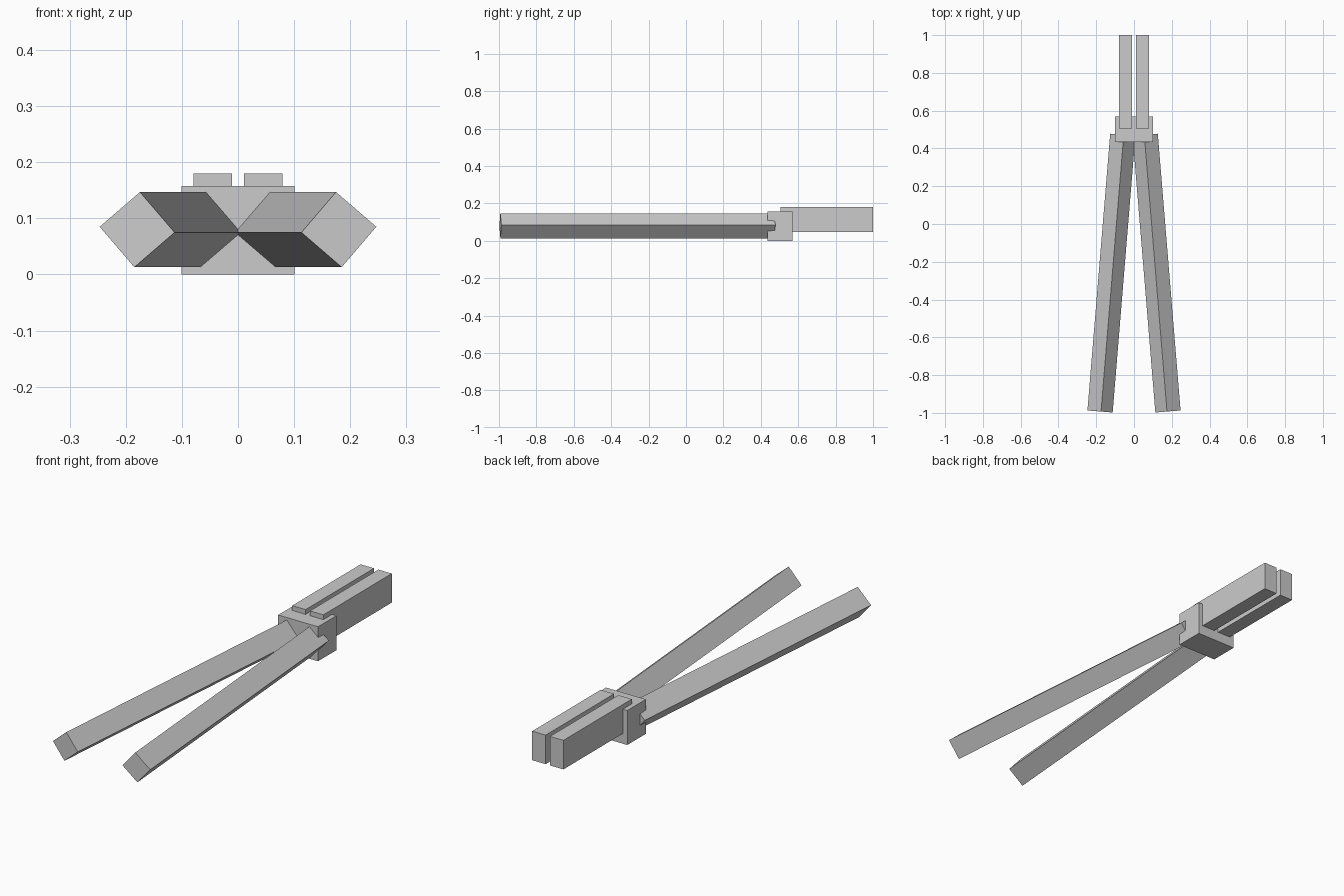
import bpy
import math
from mathutils import Matrix

cube = bpy.data.objects.get("Cube")
if cube:
    bpy.data.objects.remove(cube, do_unlink=True)

# Single matte grey
GREY = (0.6, 0.6, 0.6, 1.0)
grey = bpy.data.materials.new("light_grey")
grey.use_nodes = True
grey.diffuse_color = GREY
bsdf = next(n for n in grey.node_tree.nodes if n.type == 'BSDF_PRINCIPLED')
bsdf.inputs["Base Color"].default_value = GREY


def box(name, centre, size, rotation=Matrix()):
    """Box with its size and rotation baked into the mesh."""
    bpy.ops.mesh.primitive_cube_add(size=1)
    obj = bpy.context.object
    obj.name = name
    obj.data.transform(rotation @ Matrix.Diagonal((*size, 1)))
    obj.location = centre
    obj.data.materials.append(grey)
    return obj


# Central block that joins legs and handles
box("joint_block", (0, 0.502, 0.079), (0.202, 0.134, 0.158))

SPLAY = math.radians(4.7)
ROLL = math.radians(40.7)
for side, label in ((1, "left"), (-1, "right")):
    # Square leg, rolled about its length and splayed outwards
    turn = Matrix.Rotation(side * SPLAY, 4, 'Z') @ Matrix.Rotation(side * ROLL, 4, 'Y')
    box(label + "_leg", (side * 0.1195, -0.26, 0.08), (0.095, 1.47, 0.095), turn)
    # Rectangular handle bar set into the top of the block
    box(label + "_handle", (side * 0.045, 0.7525, 0.1135), (0.068, 0.495, 0.133))
